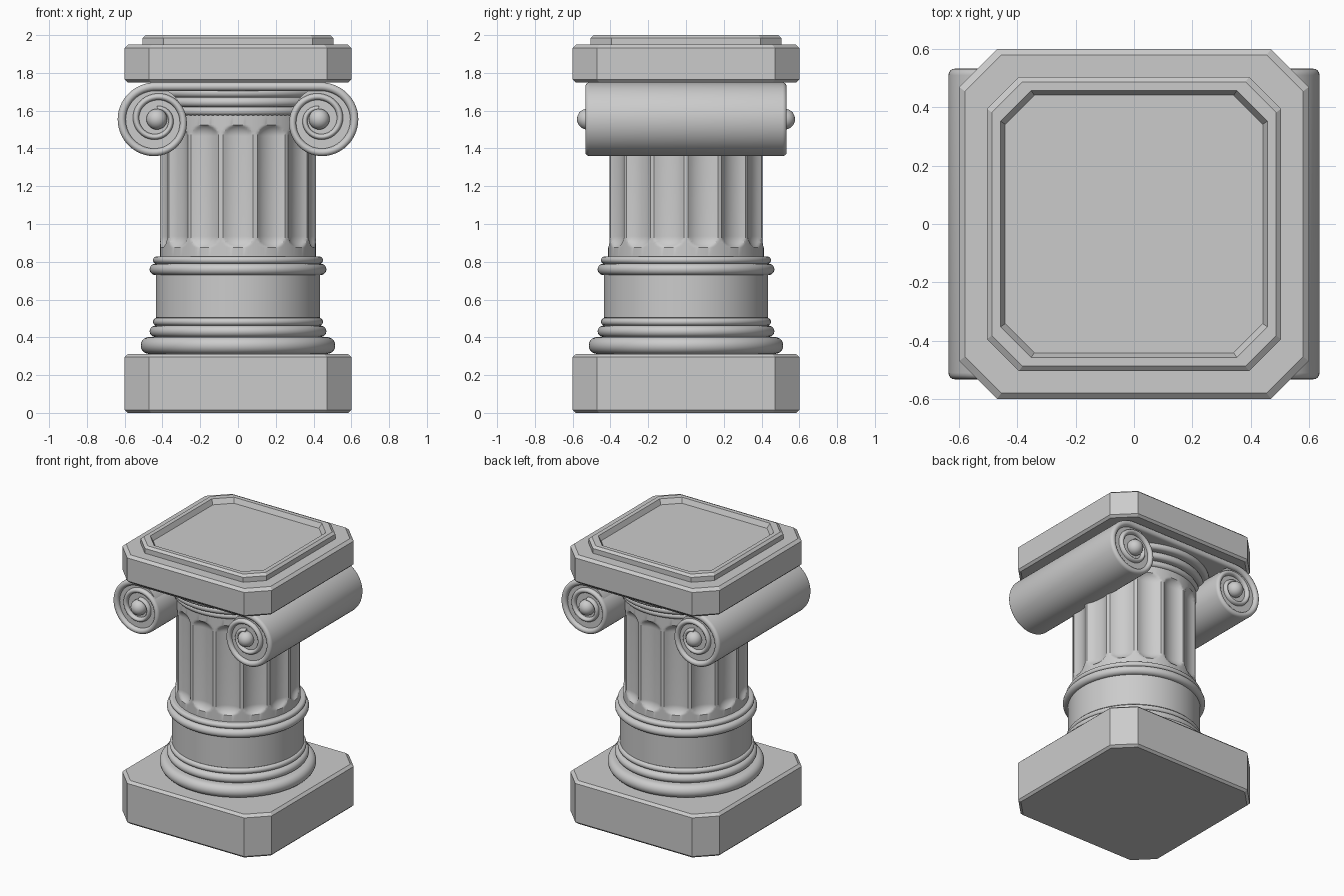
import bpy, bmesh
from math import sin, cos, pi, radians

if "Cube" in bpy.data.objects:
    bpy.data.objects.remove(bpy.data.objects["Cube"])


def finish(name, bm, angle=None):
    bmesh.ops.remove_doubles(bm, verts=bm.verts, dist=1e-5)
    bmesh.ops.recalc_face_normals(bm, faces=bm.faces)
    me = bpy.data.meshes.new(name)
    bm.to_mesh(me)
    bm.free()
    ob = bpy.data.objects.new(name, me)
    bpy.context.collection.objects.link(ob)
    if angle:
        bpy.ops.object.select_all(action='DESELECT')
        ob.select_set(True)
        bpy.context.view_layer.objects.active = ob
        bpy.ops.object.shade_smooth_by_angle(angle=radians(angle))
    return ob


def loft(name, rings, angle=None):
    """Skin a list of closed point rings and cap both ends."""
    bm = bmesh.new()
    loops = [[bm.verts.new(p) for p in ring] for ring in rings]
    n = len(loops[0])
    for a, b in zip(loops, loops[1:]):
        for i in range(n):
            j = (i + 1) % n
            bm.faces.new((a[i], a[j], b[j], b[i]))
    bm.faces.new(loops[0])
    bm.faces.new(loops[-1])
    return finish(name, bm, angle)


def octagon(h, c, z):
    k = h - c
    return [(h, -k, z), (h, k, z), (k, h, z), (-k, h, z),
            (-h, k, z), (-h, -k, z), (-k, -h, z), (k, -h, z)]


def lathe(name, profile, n=96):
    rings = [[(r * cos(2 * pi * i / n), r * sin(2 * pi * i / n), z)
              for i in range(n)] for r, z in profile]
    return loft(name, rings, 35)


def bead(r, z0, z1, n=10):
    """Half-round moulding profile reaching radius r between two heights."""
    h = (z1 - z0) / 2
    return [(r - h + h * cos(t), (z0 + z1) / 2 + h * sin(t))
            for t in (-pi / 2 + pi * i / n for i in range(n + 1))]


# Square slabs with cut corners
loft("plinth", [octagon(*p) for p in (
    (0.585, 0.125, 0), (0.6, 0.13, 0.015), (0.6, 0.13, 0.295), (0.582, 0.125, 0.312))])
loft("abacus", [octagon(*p) for p in (
    (0.585, 0.125, 1.75), (0.6, 0.13, 1.765), (0.6, 0.13, 1.932), (0.58, 0.125, 1.95))])
loft("top_tray", [octagon(*p) for p in (
    (0.505, 0.11, 1.94), (0.505, 0.11, 1.985), (0.488, 0.105, 2.0),
    (0.458, 0.105, 2.0), (0.442, 0.10, 1.965))])

# Round base mouldings and drum
lathe("base_drum", [(0.40, 0.30)] + bead(0.515, 0.312, 0.402) + bead(0.468, 0.402, 0.462)
      + bead(0.45, 0.462, 0.502) + [(0.435, 0.505), (0.435, 0.73)]
      + bead(0.468, 0.73, 0.79) + bead(0.45, 0.79, 0.828) + [(0.40, 0.828)])

# Fluted shaft: 14 shallow grooves with rounded ends
FLUTES, STEPS, R, DEPTH = 14, 16, 0.412, 0.032
Z0, Z1, END = 0.875, 1.525, 0.06
ends = [END * i / 8 for i in range(9)]
heights = [0.82] + [Z0 + e for e in ends] + [Z1 - e for e in reversed(ends)] + [1.58]
rings = []
for z in heights:
    e = max(0, 1 - min(z - Z0, Z1 - z) / END)
    ring = []
    for i in range(FLUTES * STEPS):
        a = -pi / 2 + 2 * pi * i / (FLUTES * STEPS)
        u = ((i + STEPS / 2) % STEPS / STEPS - 0.5) / 0.42
        r = R - DEPTH * max(0, 1 - u * u - e * e) ** 0.75
        ring.append((r * cos(a), r * sin(a), z))
    rings.append(ring)
loft("fluted_shaft", rings, 30)

# Flaring neck under the capital
lathe("neck_rings", [(0.40, 1.57)] + bead(0.43, 1.575, 1.62) + bead(0.46, 1.62, 1.67)
      + bead(0.495, 1.67, 1.72) + [(0.47, 1.73)])

# Scroll: flat band that curls into a spiral on each side
CX, CZ, HY = 0.43, 1.555, 0.533
radii = [0.195, 0.207, 0.195, 0.158, 0.136, 0.126, 0.108, 0.088, 0.07]


def radius_at(q):
    i = min(int(q), len(radii) - 2)
    p0, p1, p2 = radii[max(i - 1, 0)], radii[i], radii[i + 1]
    p3 = radii[min(i + 2, len(radii) - 1)]
    t = q - i
    return p1 + 0.5 * t * (p2 - p0 + t * (2 * p0 - 5 * p1 + 4 * p2 - p3
                                          + t * (3 * (p1 - p2) + p3 - p0)))


def section(x, z, dx, dz, w):
    """Rounded ribbon cross-section; (dx, dz) points inward."""
    b, d = w * 0.5, 0.022
    half = [(b - b * cos(t), HY - d + d * sin(t)) for t in (pi * k / 8 for k in range(9))]
    pts = half + [(s, -y) for s, y in reversed(half)]
    return [(x + dx * s, y, z + dz * s) for s, y in pts]


rings = [section(0, CZ + radii[0], 0, -1, 0.045)]
N = 112
for i in range(N + 1):
    q = 8 * i / N
    a, r = q * pi / 2, radius_at(q)
    rings.append(section(CX + r * sin(a), CZ + r * cos(a), -sin(a), -cos(a), 0.045 - 0.0025 * q))
scroll = loft("volute_scroll", rings, 40)


def mirror_x(ob):
    m = ob.modifiers.new("mirror", 'MIRROR')
    m.use_axis[0] = True


mirror_x(scroll)

# Solid core behind the spiral grooves
core = loft("volute_core", [[(0.453 + 0.165 * cos(2 * pi * i / 48), y,
                              CZ + 0.172 * sin(2 * pi * i / 48)) for i in range(48)]
                            for y in (-0.508, 0.508)], 40)
mirror_x(core)

# Round eyes at both ends of each scroll
for side, y in (("front", -0.522), ("back", 0.522)):
    bm = bmesh.new()
    bmesh.ops.create_uvsphere(bm, u_segments=24, v_segments=14, radius=0.055)
    bmesh.ops.translate(bm, verts=bm.verts, vec=(CX, y, CZ))
    mirror_x(finish("volute_eye_" + side, bm, 60))
